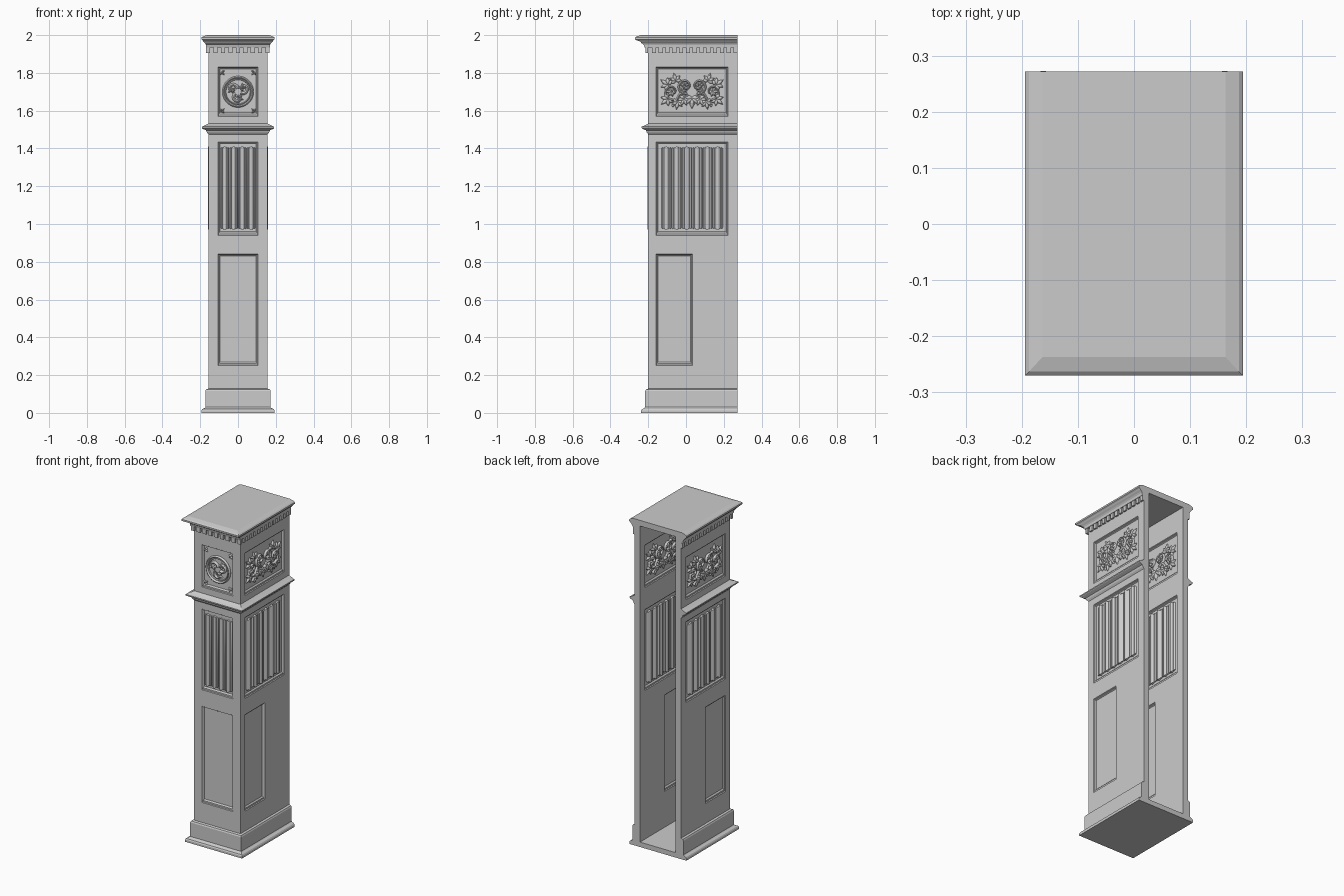
import bpy, bmesh, math
from mathutils import Vector

if "Cube" in bpy.data.objects:
    bpy.data.objects.remove(bpy.data.objects["Cube"])

HX, YF, YB, T, D = 0.157, -0.20, 0.272, 0.036, 0.012   # half width, front, back, wall, recess
# each wall maps local (u across, v up, w outwards) to the world
WALLS = {
    "front": lambda p: Vector((p.x, YF - p.z, p.y)),
    "right": lambda p: Vector((HX + p.z, p.x, p.y)),
    "left": lambda p: Vector((-HX - p.z, p.x, p.y)),
}


def finish(bm, name, place=None, smooth=False):
    if place:
        for v in bm.verts:
            v.co = place(v.co)
    bmesh.ops.remove_doubles(bm, verts=bm.verts, dist=1e-5)
    bmesh.ops.recalc_face_normals(bm, faces=bm.faces)
    me = bpy.data.meshes.new(name)
    bm.to_mesh(me)
    bm.free()
    ob = bpy.data.objects.new(name, me)
    bpy.context.collection.objects.link(ob)
    if smooth:
        me.shade_smooth()
        me.set_sharp_from_angle(angle=math.radians(40))
    return ob


def both_faces(bm):
    """Repeat a relief on the inner face of the wall."""
    geo = bmesh.ops.duplicate(bm, geom=bm.verts[:] + bm.edges[:] + bm.faces[:])["geom"]
    for v in geo:
        if isinstance(v, bmesh.types.BMVert):
            v.co.z = -T - v.co.z


def poly(bm, pts):
    return bm.faces.new([bm.verts.new(p) for p in pts])


def rect(a, b, c, d, w):
    return [Vector(p) for p in ((a, c, w), (b, c, w), (b, d, w), (a, d, w))]


def ring(bm, outer, inner):
    for i in range(4):
        j = (i + 1) % 4
        poly(bm, (outer[i], outer[j], inner[j], inner[i]))


def wall(bm, u0, u1, panels):
    """Wall skin with moulded, recessed panels on both faces."""
    z = 0.0
    for p0, p1, v0, v1 in panels + [(0, 0, 1.97, 1.97)]:
        poly(bm, rect(u0, u1, z, v0, 0))
        if p1 > p0:
            poly(bm, rect(u0, p0, v0, v1, 0))
            poly(bm, rect(p1, u1, v0, v1, 0))
            steps = [rect(p0 + i, p1 - i, v0 + i * k, v1 - i, w) for i, k, w in
                     ((0, 1, 0), (0.003, 1, -0.005), (0.006, 2, -0.005), (0.010, 2, -D))]
            for a, b in zip(steps, steps[1:]):
                ring(bm, a, b)
            poly(bm, steps[-1])
        z = v1
    both_faces(bm)
    ring(bm, rect(u0, u1, 0, 1.97, 0), rect(u0, u1, 0, 1.97, -T))


def linenfold(bm, u0, u1, v0, v1, folds):
    """Vertical folded-cloth relief."""
    n, prev = folds * 16, None
    for i in range(n + 1):
        t = (i / 16) % 1 if i < n else 0
        h = 0.009 + 0.006 * math.sin(math.pi * (t - 0.3) / 0.4) if 0.3 <= t <= 0.7 else 0.0095 * math.sin(math.pi * (t if t < 0.3 else 1 - t) / 0.3) ** 0.7
        if i in (0, n):
            h = 0
        u, e = u0 + (u1 - u0) * i / n, 0.012 * (1 - h / 0.015)
        col = [bm.verts.new(p) for p in ((u, v0 + e, -D), (u, v0 + e, h - D), (u, v1 - e, h - D), (u, v1 - e, -D))]
        if prev:
            for k in range(3):
                bm.faces.new((prev[k], col[k], col[k + 1], prev[k + 1]))
        prev = col
    both_faces(bm)


def strip(bm, pts, width, height):
    """Half-round carved strand; width and height are functions of 0..1."""
    prev, n = None, len(pts)
    for i, p in enumerate(pts):
        a, b = pts[max(i - 1, 0)], pts[min(i + 1, n - 1)]
        d = Vector((b[0] - a[0], b[1] - a[1]))
        d.normalize()
        r, h = width(i / (n - 1)), height(i / (n - 1))
        row = []
        for k in range(7):
            s, c = math.sin(math.pi * k / 6), math.cos(math.pi * k / 6)
            row.append(bm.verts.new((p[0] - d.y * r * c, p[1] + d.x * r * c, -D + h * s)))
        if prev:
            for k in range(6):
                bm.faces.new((prev[k], row[k], row[k + 1], prev[k + 1]))
        prev = row


def arc(c, r0, r1, a0, a1, n=16):
    return [(c[0] + (r0 + (r1 - r0) * i / n) * math.cos(math.radians(a0 + (a1 - a0) * i / n)),
             c[1] + (r0 + (r1 - r0) * i / n) * math.sin(math.radians(a0 + (a1 - a0) * i / n))) for i in range(n + 1)]


def leaf(bm, u, v, ang, size, lobes=(-75, -38, 0, 38, 75)):
    """Fan of pointed lobes."""
    for l in lobes:
        a, L = math.radians(ang + l), size * (1 - abs(l) / 220)
        bend = l / 90
        pts = [(u + L * t * math.cos(a + bend * t * 0.5), v + L * t * math.sin(a + bend * t * 0.5))
               for t in [i / 8 for i in range(9)]]
        strip(bm, pts, lambda t: 0.0005 + size * 0.2 * math.sin(math.pi * t ** 0.8),
              lambda t: 0.004 + 0.008 * math.sin(math.pi * t))


def roundel(bm, cu, cv):
    """Ringed medallion with curling strands."""
    c = (cu, cv)
    strip(bm, arc(c, 0.077, 0.077, 0, 360, 48), lambda t: 0.006, lambda t: 0.012)
    strip(bm, arc(c, 0.066, 0.066, 0, 360, 48), lambda t: 0.003, lambda t: 0.006)
    for k in range(3):
        a = 120 * k + 30
        ra = math.radians(a)
        hub = (cu + 0.032 * math.cos(ra), cv + 0.032 * math.sin(ra))
        strip(bm, arc(hub, 0.026, 0.006, a - 150, a + 250, 28),
              lambda t: 0.009 * (1 - 0.6 * t), lambda t: 0.013 - 0.004 * t)
        leaf(bm, hub[0], hub[1], a + 70, 0.032, (-40, 0, 40))
    for sx in (-1, 1):                       # corner leaves
        for sy in (-1, 1):
            leaf(bm, cu + sx * 0.088, cv + sy * 0.105, math.degrees(math.atan2(-sy, -sx)), 0.022, (-50, 0, 50))
    both_faces(bm)


def foliage(bm, cu, cv):
    """Mirrored scrolls and leaves."""
    def half(b):
        strip(b, [(0.005 + 0.10 * t, -0.07 + 0.055 * math.sin(t * 4.2) + 0.04 * t) for t in [i / 16 for i in range(17)]],
              lambda t: 0.006, lambda t: 0.010)
        strip(b, arc((0.035, 0.03), 0.042, 0.010, -100, 330, 30), lambda t: 0.007 * (1 - 0.4 * t), lambda t: 0.012)
        strip(b, arc((0.105, 0.0), 0.045, 0.010, -110, 250, 26), lambda t: 0.006 * (1 - 0.4 * t), lambda t: 0.011)
        for u, v, a, s in ((0.035, 0.03, 60, 0.035), (0.085, 0.055, 75, 0.046), (0.125, 0.035, 35, 0.05),
                           (0.105, 0.0, 0, 0.04), (0.125, -0.035, -40, 0.05), (0.075, -0.05, -80, 0.045),
                           (0.04, -0.035, -60, 0.048), (0.06, 0.0, 170, 0.036)):
            leaf(b, u, v, a, s)
    half(bm)
    for v in bmesh.ops.duplicate(bm, geom=bm.verts[:] + bm.edges[:] + bm.faces[:])["geom"]:
        if isinstance(v, bmesh.types.BMVert):
            v.co.x = -v.co.x
    leaf(bm, 0, -0.03, -90, 0.06)
    for v in bm.verts:
        v.co.x += cu
        v.co.y += cv
    both_faces(bm)


def moulding(name, prof):
    """Sweep a closed profile (side offset, front offset, z) round three sides."""
    bm = bmesh.new()
    cols = [[bm.verts.new(p) for p in ((-HX - d, YB, z), (-HX - d, YF - e, z), (HX + d, YF - e, z), (HX + d, YB, z))]
            for d, e, z in prof]
    for a, b in zip(cols, cols[1:] + cols[:1]):
        for k in range(3):
            bm.faces.new((a[k], a[k + 1], b[k + 1], b[k]))
    bm.faces.new([c[0] for c in cols])
    bm.faces.new([c[3] for c in cols])
    return finish(bm, name)


def add_box(bm, x0, x1, y0, y1, z0, z1):
    a, b = rect(x0, x1, y0, y1, z0), rect(x0, x1, y0, y1, z1)
    poly(bm, a)
    poly(bm, b)
    ring(bm, a, b)


# walls, folded panels and carvings
for side, place in WALLS.items():
    front = side == "front"
    p0, p1, low = (-0.105, 0.105, 0.105) if front else (-0.158, 0.222, 0.035)
    u0, u1 = (-HX, HX) if front else (YF + T, YB)
    bm = bmesh.new()
    wall(bm, u0, u1, [(p0, low, 0.25, 0.84), (p0, p1, 0.94, 1.435), (p0, p1, 1.57, 1.83)])
    finish(bm, side + "_wall", place)
    bm = bmesh.new()
    linenfold(bm, p0 + 0.012 + 0.015 * (not front), p1 - 0.012 - 0.015 * (not front), 0.97, 1.41, 4 if front else 6)
    finish(bm, side + "_linenfold_panel", place, True)
    bm = bmesh.new()
    (roundel if front else foliage)(bm, (p0 + p1) / 2, 1.70)
    finish(bm, side + "_carving", place, True)

# base, waist and cornice mouldings
moulding("foot_moulding", [(0, 0, 0), (.036, .037, 0), (.036, .037, .013), (.032, .033, .02), (.020, .02, .026), (.016, .016, .03), (0, 0, .03)])
moulding("plinth", [(0, 0, .03), (.016, .016, .03), (.016, .016, .116), (.012, .012, .124), (0, 0, .128)])
moulding("waist_moulding", [(0, 0, 1.475), (.008, .008, 1.485), (.012, .012, 1.496), (.030, .030, 1.504), (.034, .035, 1.508),
                            (.034, .035, 1.515), (.016, .016, 1.523), (0, 0, 1.532)])
moulding("cornice", [(0, 0, 1.935), (.012, .020, 1.935), (.013, .024, 1.95), (.018, .036, 1.958), (.026, .042, 1.966),
                     (.030, .060, 1.972), (.037, .070, 1.977), (.037, .070, 1.987), (.030, .063, 1.993),
                     (.006, .037, 2.0), (0, 0, 2.0)])

# top and floor boards
for name, z0, z1, x, y in (("top_board", 1.965, 2.0, HX, YF), ("floor_board", 0, 0.03, HX - T, YF + T)):
    bm = bmesh.new()
    add_box(bm, -x, x, y, YB, z0, z1)
    finish(bm, name)

# dentil row under the cornice
bm = bmesh.new()
for i in range(9):
    u = -HX - 0.001 + 0.0393 * i
    add_box(bm, u - 0.011, u + 0.011, YF - 0.014, YF, 1.905, 1.936)
for i in range(13):
    y = YF + 0.030 + 0.036 * i
    for s in (-1, 1):
        a, b = sorted((s * HX, s * (HX + 0.010)))
        add_box(bm, a, b, y - 0.011, y + 0.011, 1.905, 1.936)
finish(bm, "dentils")
